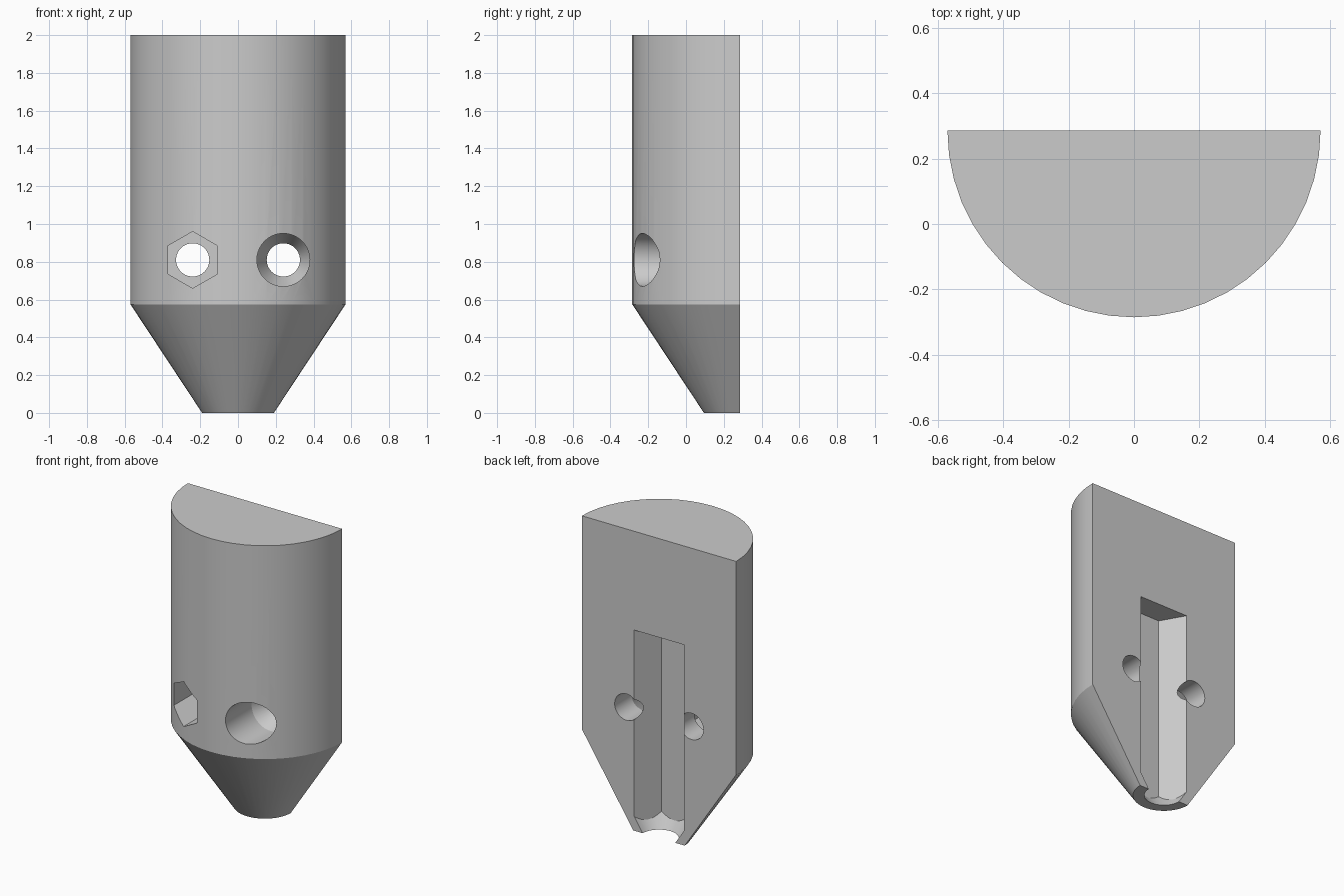
import bpy, bmesh, math
from mathutils import Vector

cube = bpy.data.objects.get("Cube")
if cube:
    bpy.data.objects.remove(cube, do_unlink=True)

BACK = 0.285      # flat rear plane, also the axis of the half cylinder
R = 0.57
HOLE_X, HOLE_Z, HOLE_R = 0.24, 0.81, 0.088

grey = bpy.data.materials.new("grey plastic")
grey.use_nodes = True
grey.diffuse_color = (0.6, 0.6, 0.6, 1)
grey.node_tree.nodes["Principled BSDF"].inputs["Base Color"].default_value = (0.6, 0.6, 0.6, 1)


def loft(name, sections, sides, place, start=0.0, sweep=math.tau):
    """Solid through (radius, height) sections; place maps (u, v, height) to space."""
    bm = bmesh.new()
    closed = abs(sweep - math.tau) < 1e-6
    count = sides if closed else sides + 1
    rings = []
    for r, h in sections:
        angles = [start + sweep * i / sides for i in range(count)]
        rings.append([bm.verts.new(place(r * math.cos(a), r * math.sin(a), h)) for a in angles])
    for low, high in zip(rings, rings[1:]):
        for i in range(count):
            j = (i + 1) % count
            bm.faces.new((low[i], low[j], high[j], high[i]))
    bm.faces.new(rings[0])
    bm.faces.new(rings[-1])
    bmesh.ops.recalc_face_normals(bm, faces=bm.faces)
    mesh = bpy.data.meshes.new(name)
    bm.to_mesh(mesh)
    bm.free()
    mesh.materials.append(grey)
    ob = bpy.data.objects.new(name, mesh)
    bpy.context.collection.objects.link(ob)
    return ob


def combine(target, tool, operation):
    """Apply an exact boolean and discard the tool."""
    mod = target.modifiers.new("cut", 'BOOLEAN')
    mod.operation = operation
    mod.solver = 'EXACT'
    mod.object = tool
    tool.hide_render = True
    bpy.context.view_layer.objects.active = target
    bpy.ops.object.modifier_apply(modifier=mod.name)
    bpy.data.objects.remove(tool, do_unlink=True)


def upright(u, v, h):
    return Vector((u, BACK + v, h))


def crosswise(x):
    return lambda u, v, h: Vector((x + u, h, HOLE_Z + v))


# Half cylinder with a tapered lower end
body = loft("half_shell_body", [(0.19, 0), (R, 0.575), (R, 2)], 24, upright,
            start=math.pi, sweep=math.pi)

# Hexagonal bore, narrowing to a round opening at the bottom
bore = loft("hex_bore", [(0.183, -0.1), (0.183, 1.34)], 6, upright)
funnel = loft("bore_funnel", [(0.087, -0.05), (0.32, 0.3), (0.32, 1.5)], 48, upright)
combine(bore, funnel, 'INTERSECT')
combine(body, bore, 'DIFFERENCE')

# Screw hole with a deep tapered head recess
screw = loft("screw_recess", [(0.14, -0.5), (0.14, 0.0), (HOLE_R, 0.11), (HOLE_R, 0.5)],
             40, crosswise(HOLE_X))
combine(body, screw, 'DIFFERENCE')

# Nut pocket and its through hole
nut = loft("nut_pocket", [(0.15, -0.5), (0.15, 0.13)], 6, crosswise(-HOLE_X), start=math.pi / 2)
combine(body, nut, 'DIFFERENCE')
hole = loft("nut_hole", [(HOLE_R, -0.5), (HOLE_R, 0.5)], 40, crosswise(-HOLE_X))
combine(body, hole, 'DIFFERENCE')

# Smooth curved walls, crisp edges
bpy.ops.object.select_all(action='DESELECT')
body.select_set(True)
bpy.context.view_layer.objects.active = body
bpy.ops.object.shade_smooth_by_angle(angle=math.radians(20))
